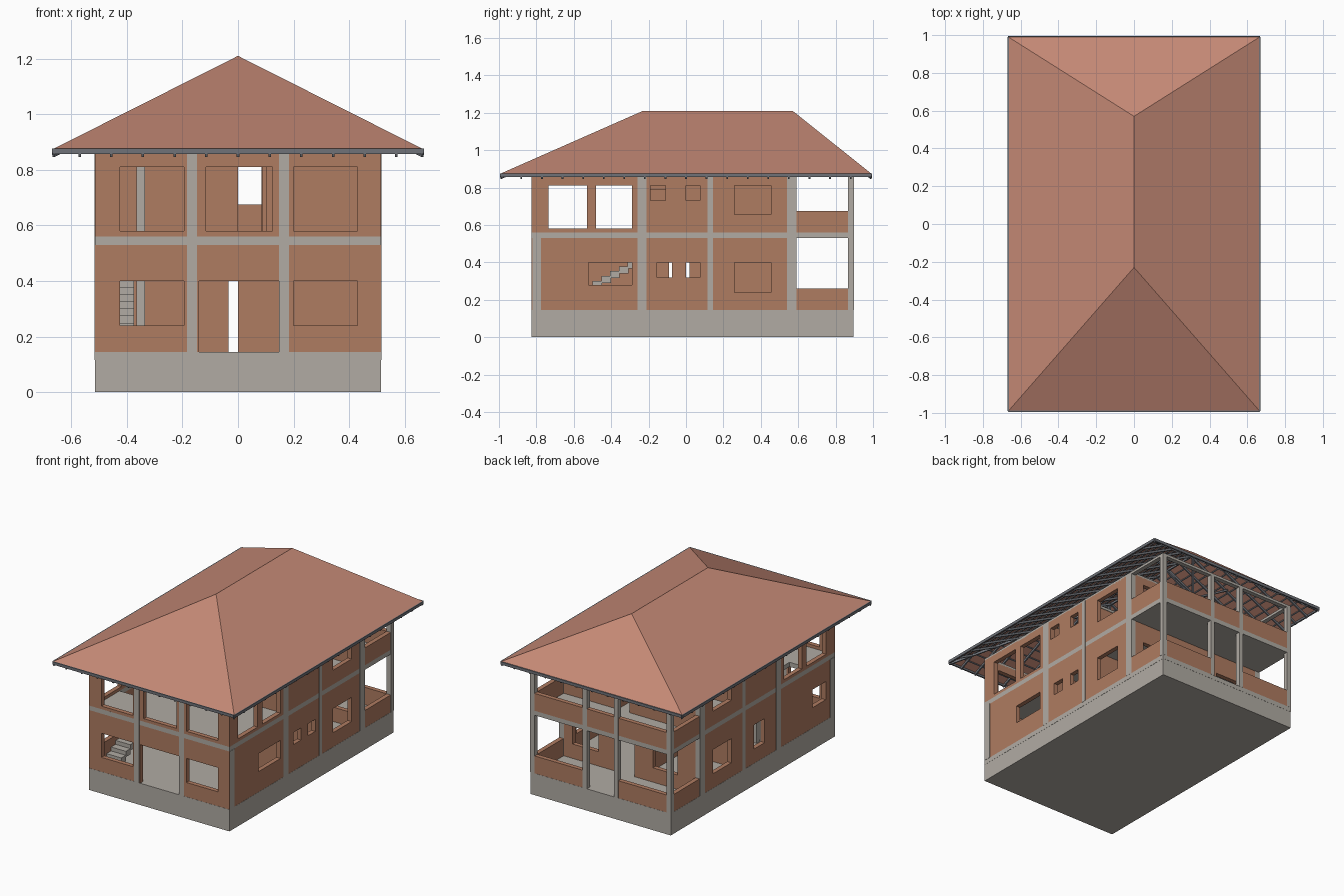
import bpy, bmesh
from mathutils import Vector, Matrix

if "Cube" in bpy.data.objects:
    bpy.data.objects.remove(bpy.data.objects["Cube"])


def mat(name, c):
    m = bpy.data.materials.new(name)
    m.diffuse_color = (*c, 1)
    m.use_nodes = True
    m.node_tree.nodes["Principled BSDF"].inputs["Base Color"].default_value = m.diffuse_color
    return m


BRICK = mat("brick", (0.43, 0.20, 0.12))
TILE = mat("roof_tile", (0.56, 0.25, 0.18))
CONC = mat("concrete", (0.44, 0.41, 0.37))
STEEL = mat("steel", (0.16, 0.17, 0.19))


def finish(name, bm, m):
    bmesh.ops.recalc_face_normals(bm, faces=bm.faces)
    me = bpy.data.meshes.new(name)
    bm.to_mesh(me)
    bm.free()
    me.materials.append(m)
    ob = bpy.data.objects.new(name, me)
    bpy.context.collection.objects.link(ob)
    return ob


def boxes(name, items, m):
    """Boxes given as (x0, x1, y0, y1, z0, z1), gathered in one object."""
    bm = bmesh.new()
    for x0, x1, y0, y1, z0, z1 in items:
        M = Matrix.Translation(((x0+x1)/2, (y0+y1)/2, (z0+z1)/2)) @ Matrix.Diagonal((x1-x0, y1-y0, z1-z0, 1))
        bmesh.ops.create_cube(bm, size=1, matrix=M)
    return finish(name, bm, m)


def bars(name, segs, w, h, m):
    """Rectangular bars between point pairs."""
    bm = bmesh.new()
    for p, q in segs:
        p, q = Vector(p), Vector(q)
        d = q - p
        if d.length < 0.02:
            continue
        R = d.to_track_quat('Y', 'Z').to_matrix().to_4x4()
        bmesh.ops.create_cube(bm, size=1, matrix=Matrix.Translation((p+q)/2) @ R @ Matrix.Diagonal((w, d.length, h, 1)))
    return finish(name, bm, m)


def panel(name, axis, pos, u, v, holes=(), m=BRICK, t=0.03):
    """Slab perpendicular to an axis, with rectangular holes (u0, u1, v0, v1)."""
    us = sorted({*u, *[a for h in holes for a in h[:2]]})
    vs = sorted({*v, *[a for h in holes for a in h[2:]]})
    place = {'x': lambda a, b: (pos, a, b), 'y': lambda a, b: (a, pos, b), 'z': lambda a, b: (a, b, pos)}[axis]
    bm = bmesh.new()
    grid = {(i, j): bm.verts.new(place(a, b)) for i, a in enumerate(us) for j, b in enumerate(vs)}
    for i in range(len(us)-1):
        for j in range(len(vs)-1):
            cu, cv = (us[i]+us[i+1])/2, (vs[j]+vs[j+1])/2
            if not any(h[0] < cu < h[1] and h[2] < cv < h[3] for h in holes):
                bm.faces.new([grid[i, j], grid[i+1, j], grid[i+1, j+1], grid[i, j+1]])
    bmesh.ops.delete(bm, geom=[w for w in bm.verts if not w.link_faces], context='VERTS')
    s = finish(name, bm, m).modifiers.new("thickness", 'SOLIDIFY')
    s.thickness, s.offset = t, 0


X, Y0, Y1 = 0.515, -0.825, 0.895
G, U = (0.145, 0.53), (0.56, 0.86)
YB = 0.575

# Plinth with floor, upper floor slab with stairwell
boxes("plinth", [(-X, X, Y0, Y1, 0, 0.115), (-X-.001, X+.001, Y0-.001, Y1+.001, 0.115, 0.145)], CONC)
panel("upper_floor", 'z', 0.545, (-X, X), (Y0, Y1), [(-0.485, -0.375, -0.55, 0.03)], CONC)

# Front walls
panel("front_wall_lower", 'y', Y0+.015, (-X, X), G,
      [(-.425, -.195, .24, .40), (-.14, .147, .145, .40), (.2, .43, .24, .40)])
panel("front_wall_upper", 'y', Y0+.015, (-X, X), U,
      [(-.425, -.195, .58, .81), (-.115, .125, .58, .81), (.2, .43, .58, .81)])

# Side walls
SY = (Y0+.03, 0.59)
big = [(-.735, -.53, .58, .81), (-.48, -.29, .58, .81), (.26, .455, .655, .81)]
panel("right_wall_lower", 'x', X-.015, SY, G,
      [(-.52, -.29, .28, .40), (-.155, -.075, .32, .40), (0, .075, .32, .40), (.26, .455, .24, .40)])
panel("right_wall_upper", 'x', X-.015, SY, U, big + [(-.19, -.11, .73, .81), (0, .075, .73, .81)])
panel("left_wall_lower", 'x', -X+.015, SY, G,
      [(-.73, -.59, .28, .40), (-.09, .02, .24, .40), (.26, .455, .24, .40)])
panel("left_wall_upper", 'x', -X+.015, SY, U, big)

# Rear wall behind the porch
I = X-.03
panel("rear_wall_lower", 'y', YB, (-I, I), G,
      [(-.035, .085, .145, .40), (-.35, -.17, .24, .40), (.23, .42, .24, .40)])
panel("rear_wall_upper", 'y', YB, (-I, I), U,
      [(0, .085, .56, .81), (-.35, -.17, .655, .81), (.23, .42, .655, .81)])

# Porch and balcony parapets
par = []
for s in (-1, 1):
    a, b = sorted((s*X, s*(X-.03)))
    par += [(a, b, .59, .865, .145, .26), (a, b, .59, .865, .56, .675)]
    a, b = sorted((s*.13, s*(X-.03)))
    par.append((a, b, .865, Y1, .145, .26))
par.append((-I, I, .865, Y1, .56, .675))
boxes("parapets", par, BRICK)

# Partitions
T = .025
panel("lower_hall_wall", 'x', .0125, (-.235, .13), G, [(-.09, .02, .145, .40)], t=T)
panel("lower_room_wall", 'x', -.0625, (.13, .56), G, t=T)
panel("lower_cross_wall_front", 'y', -.235, (0, I), G, t=T)
panel("lower_cross_wall_right", 'y', .13, (0, I), G, t=T)
panel("lower_cross_wall_left", 'y', .13, (-I, -.035), G, t=T)
panel("upper_hall_wall_right", 'x', .1, (-.235, .56), U, [(-.2, -.1, .56, .79)], t=T)
panel("upper_hall_wall_left", 'x', -.0125, (.13, .56), U, t=T)
panel("upper_cross_wall_front", 'y', -.235, (.1, I), U, t=T)
panel("upper_cross_wall_right", 'y', .13, (.1, I), U, t=T)
panel("upper_cross_wall_left", 'y', .13, (-I, -.0), U, t=T)

# Columns, slightly proud of the walls
e = .002
cols = [(-.365, -.335, -.25, -.22, .145, .86)]
for s in (-1, 1):
    def col(x0, x1, y0, y1, z1=.86):
        a, b = sorted((s*x0, s*x1))
        cols.append((a, b, y0, y1, .145, z1))
    col(.147, .183, Y0-e, Y0+.03+e)
    col(X-.03-e, X+e, Y0+.003, -.775, .53)
    for y0, y1 in ((-.26, -.21), (.115, .145), (.54, .592)):
        col(X-.03-e, X+e, y0, y1)
    col(X-.03, X+e, .865, Y1+e)
    col(.1, .13, .865, Y1+e)
boxes("columns", cols, CONC)

# Ring beam under the eaves
boxes("ring_beam", [(-X, -X+.03, Y0, Y1, .855, .872), (X-.03, X, Y0, Y1, .855, .872)] +
      [(-I, I, y, y+.03, .855, .872) for y in (Y0, -.25, .115, .56, .865)], CONC)

# Straight stair flight
n, run, rise = 16, .047, .026
boxes("stairs", [(-.483, -.375, -.735+i*run, -.735+(i+1)*run+.004, .145+i*rise-(.012 if i else 0), .145+(i+1)*rise)
                 for i in range(n-1)], CONC)

# Hipped roof shell
A, B, R0, R1, ZE, H = .665, .99, -.23, .57, .875, .335
bm = bmesh.new()
lay = []
for dz in (0, -.008):
    lay.append([bm.verts.new((x, y, z+dz)) for x, y, z in
                ((-A, -B, ZE), (A, -B, ZE), (A, B, ZE), (-A, B, ZE), (0, R0, ZE+H), (0, R1, ZE+H))])
for L in lay:
    for f in ((0, 1, 4), (1, 2, 5, 4), (2, 3, 5), (3, 0, 4, 5)):
        bm.faces.new([L[k] for k in f])
for k in range(4):
    j = (k+1) % 4
    bm.faces.new([lay[0][k], lay[0][j], lay[1][j], lay[1][k]])
finish("roof", bm, TILE)

# Fascia boards
boxes("fascia", [(s*A-.005, s*A+.005, -B, B, .857, .876) for s in (-1, 1)] +
      [(-A, A, s*B-.005, s*B+.005, .857, .876) for s in (-1, 1)], STEEL)


def pt(sx, sy, t, drop):
    """Point on the hip line at fraction t up the slope."""
    yr = R1 if sy > 0 else R0
    return (sx*A*(1-t), sy*B*(1-t) + yr*t, ZE + H*t - drop)


# Rafters, hips and ridge
D = .022
raf = [((0, R0, ZE+H-D), (0, R1, ZE+H-D))]
raf += [(pt(sx, sy, 0, D), pt(sx, sy, 1, D)) for sx in (-1, 1) for sy in (-1, 1)]
for i in range(1, 18):
    y = -B + i*2*B/18
    t = min((y+B)/(B+R0), (B-y)/(B-R1), 1)
    raf += [((s*A, y, ZE-D), (s*A*(1-t), y, ZE+H*t-D)) for s in (-1, 1)]
for i in range(-5, 6):
    x = i*.114
    t = 1-abs(x)/A
    raf += [((x, s*B, ZE-D), (x, pt(1, s, t, 0)[1], ZE+H*t-D)) for s in (-1, 1)]
bars("rafters", raf, .009, .014, STEEL)

# Purlin rings
pur = []
for i in range(1, 13):
    c = [pt(sx, sy, i/13, .012) for sx, sy in ((-1, -1), (1, -1), (1, 1), (-1, 1))]
    pur += [(c[k], c[(k+1) % 4]) for k in range(4)]
bars("purlins", pur, .006, .007, STEEL)

# Roof trusses
tr = []
for y in (-.235, .13, .565):
    tr.append(((0, y, .87), (0, y, ZE+H-.025)))
    tr += [((0, y, .88), (s*.28, y, ZE+H*(1-.28/A)-.025)) for s in (-1, 1)]
bars("trusses", tr, .012, .012, STEEL)
